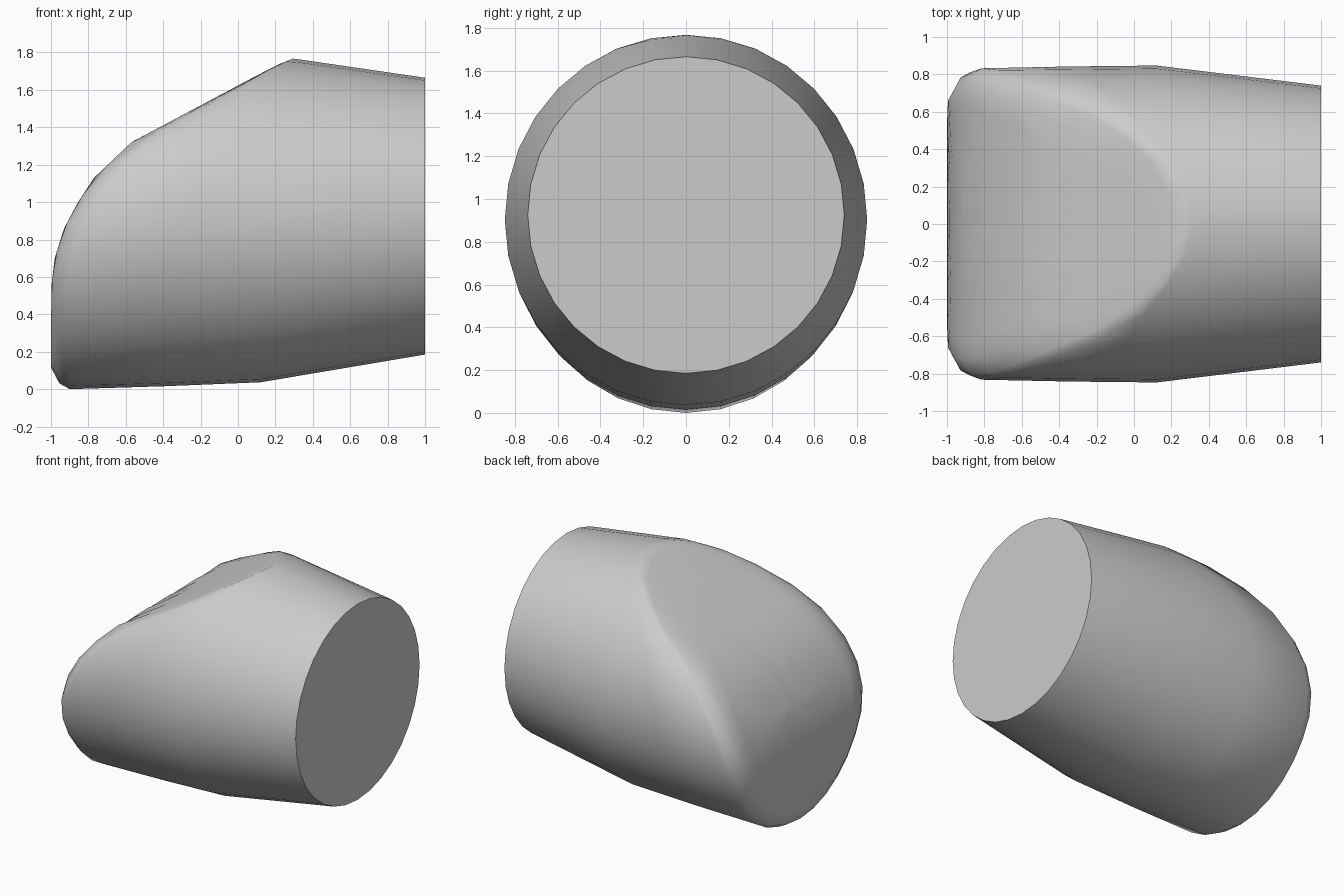
import bpy, bmesh, math

if "Cube" in bpy.data.objects:
    bpy.data.objects.remove(bpy.data.objects["Cube"])

N = 32                                   # sides around the barrel
TOP = [(-1.0, 1.78), (0.3, 1.767), (1.0, 1.665)]
BOTTOM = [(-0.9, 0.0), (0.08, 0.03), (1.0, 0.185)]
HALF_WIDTH = [(-0.9, 0.825), (-0.75, 0.838), (0.2, 0.848), (1.0, 0.74)]
# curved slanted nose, x as a function of height
NOSE = [(0.0, -1.0), (0.55, -0.998), (0.7, -0.98), (0.86, -0.93), (1.0, -0.855),
        (1.13, -0.77), (1.32, -0.57), (1.73, 0.2), (1.77, 0.3)]


def lerp(table, t):
    t = min(max(t, table[0][0]), table[-1][0])
    for (a, va), (b, vb) in zip(table, table[1:]):
        if t <= b:
            return va + (vb - va) * (t - a) / (b - a)


def barrel(x, ang):
    top, bot = lerp(TOP, x), lerp(BOTTOM, x)
    return (x, lerp(HALF_WIDTH, x) * math.cos(ang),
            (top + bot) / 2 + (top - bot) / 2 * math.sin(ang))


def nose_x(z, inset):
    fade = min(1.0, max(0.0, (1.76 - z) / 0.7))
    return lerp(NOSE, z) + inset * fade


angles = [2 * math.pi * i / N for i in range(N)]

# rim where the barrel meets the nose
rim = []
for a in angles:
    x = -0.5
    for _ in range(30):
        x = nose_x(barrel(x, a)[2], 0.1)
    rim.append(barrel(x, a))

# rings from the flat end to the rim
rings = [[barrel(1.0, a) for a in angles],
         [barrel(max(0.12, p[0] + 0.08), a) for p, a in zip(rim, angles)],
         [barrel(p[0] + 0.5 * max(0.04, 0.12 - p[0]), a) for p, a in zip(rim, angles)],
         rim]

# rounded rim and nose surface
CZ = 0.885
for scale, inset in [(0.965, 0.045), (0.87, 0), (0.75, 0), (0.6, 0),
                     (0.45, 0), (0.3, 0), (0.15, 0)]:
    ring = []
    for p in rim:
        z = CZ + (p[2] - CZ) * scale
        ring.append((nose_x(z, inset), p[1] * scale, z))
    rings.append(ring)

bm = bmesh.new()
loops = [[bm.verts.new(p) for p in ring] for ring in rings]
for r0, r1 in zip(loops, loops[1:]):
    for i in range(N):
        j = (i + 1) % N
        bm.faces.new((r0[i], r0[j], r1[j], r1[i]))
bm.faces.new(loops[0])
tip = bm.verts.new((nose_x(CZ, 0), 0, CZ))
for i in range(N):
    bm.faces.new((loops[-1][i], loops[-1][(i + 1) % N], tip))
bmesh.ops.recalc_face_normals(bm, faces=bm.faces)

mesh = bpy.data.meshes.new("slanted_barrel")
bm.to_mesh(mesh)
bm.free()
body = bpy.data.objects.new("slanted_barrel", mesh)
bpy.context.collection.objects.link(body)
bpy.context.view_layer.objects.active = body
body.select_set(True)
bpy.ops.object.shade_smooth_by_angle(angle=math.radians(50))
